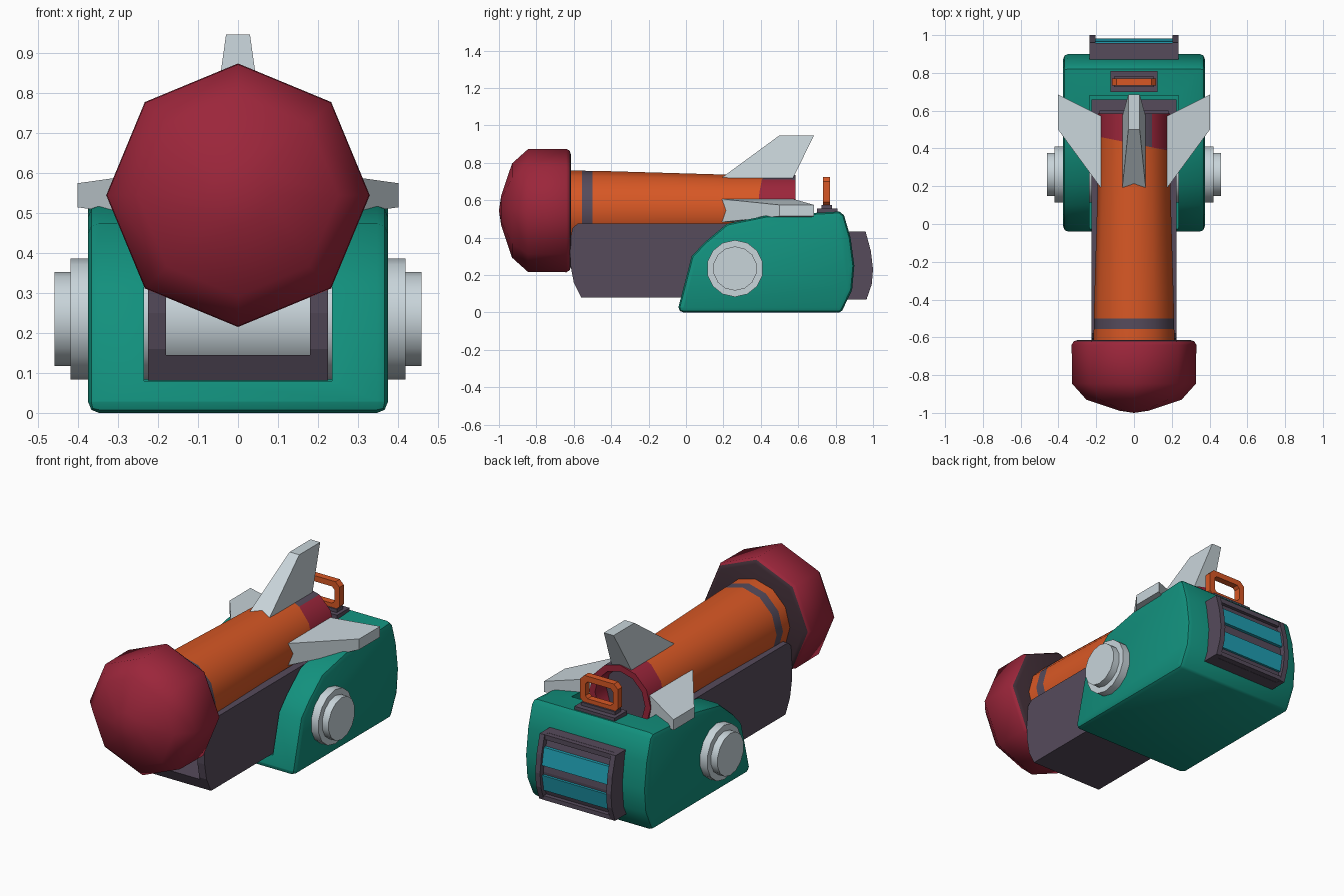
import bpy, bmesh, math
from mathutils import Vector

if "Cube" in bpy.data.objects:
    bpy.data.objects.remove(bpy.data.objects["Cube"])


def colour(name, r, g, b):
    m = bpy.data.materials.new(name)
    m.diffuse_color = (r, g, b, 1)
    m.use_nodes = True
    m.node_tree.nodes["Principled BSDF"].inputs["Base Color"].default_value = m.diffuse_color
    return m


GREEN = colour("teal green", 0.006, 0.28, 0.205)
RED = colour("crimson", 0.33, 0.019, 0.043)
ORANGE = colour("orange", 0.68, 0.096, 0.018)
GREY = colour("light grey", 0.58, 0.66, 0.70)
PLUM = colour("plum grey", 0.092, 0.070, 0.105)
CYAN = colour("cyan", 0.014, 0.34, 0.44)
SHADE = colour("dark plum", 0.050, 0.026, 0.036)
AXIS_Z = 0.545  # height of the rocket centre line


def finish(name, bm, mats, smooth=None):
    bmesh.ops.recalc_face_normals(bm, faces=bm.faces)
    me = bpy.data.meshes.new(name)
    bm.to_mesh(me)
    bm.free()
    ob = bpy.data.objects.new(name, me)
    bpy.context.collection.objects.link(ob)
    for m in mats:
        me.materials.append(m)
    if smooth:
        bpy.ops.object.select_all(action='DESELECT')
        ob.select_set(True)
        bpy.context.view_layer.objects.active = ob
        bpy.ops.object.shade_smooth_by_angle(angle=math.radians(smooth))
    return ob


def prism(name, pts, x0, x1, mat, smooth=None):
    """Side profile in (y, z) extruded from x0 to x1."""
    bm = bmesh.new()
    f = bm.faces.new([bm.verts.new((x0, y, z)) for y, z in pts])
    out = bmesh.ops.extrude_face_region(bm, geom=[f])
    bmesh.ops.translate(bm, vec=(x1 - x0, 0, 0),
                        verts=[v for v in out['geom'] if isinstance(v, bmesh.types.BMVert)])
    return finish(name, bm, [mat], smooth)


def box(name, x0, x1, y0, y1, z0, z1, mat):
    return prism(name, [(y0, z0), (y1, z0), (y1, z1), (y0, z1)], x0, x1, mat)


def lathe(profile, n, place):
    """Rings of (position, radius); place(position, u, v) maps to space."""
    bm = bmesh.new()
    rings = []
    for p, r in profile:
        if r == 0:
            rings.append([bm.verts.new(place(p, 0, 0))] * n)
        else:
            rings.append([bm.verts.new(place(p, r * math.sin(a), r * math.cos(a)))
                          for a in (2 * math.pi * i / n for i in range(n))])
    for a, b in zip(rings, rings[1:]):
        for i in range(n):
            j = (i + 1) % n
            bm.faces.new(list(dict.fromkeys((a[i], a[j], b[j], b[i]))))
    bmesh.ops.recalc_face_normals(bm, faces=bm.faces)
    return bm


def apply_mods(ob):
    bpy.ops.object.select_all(action='DESELECT')
    ob.select_set(True)
    bpy.context.view_layer.objects.active = ob
    for m in list(ob.modifiers):
        bpy.ops.object.modifier_apply(modifier=m.name)


def carve(ob, cutter):
    m = ob.modifiers.new("cut", 'BOOLEAN')
    m.operation, m.solver, m.object = 'DIFFERENCE', 'EXACT', cutter
    apply_mods(ob)
    bpy.data.objects.remove(cutter)


def along_y(p, u, v):
    return (u, p, AXIS_Z + v)


def along_x(p, u, v):
    return (p, 0.262 + u, 0.235 + v)


# Green base with rounded side edges and a slot for the cradle
base = prism("base_housing", [(-0.04, 0), (-0.04, 0.03), (0.03, 0.3), (0.1, 0.375), (0.22, 0.475),
                              (0.43, 0.518), (0.82, 0.54), (0.845, 0.52), (0.88, 0.4), (0.9, 0.25),
                              (0.888, 0.12), (0.835, 0.01), (0.82, 0)], -0.375, 0.375, GREEN)
bev = base.modifiers.new("bevel", 'BEVEL')
bev.width, bev.segments, bev.limit_method, bev.angle_limit = 0.028, 2, 'ANGLE', math.radians(80)
apply_mods(base)
carve(base, box("slot_cutter", -0.235, 0.235, -1, 0.68, 0.08, 1, GREEN))
bpy.ops.object.shade_smooth_by_angle(angle=math.radians(35))

# Launch cradle, an open channel
cradle = prism("launch_cradle", [(-0.56, 0.081), (0.66, 0.081), (0.66, 0.475), (-0.58, 0.475),
                                 (-0.607, 0.45), (-0.622, 0.37), (-0.617, 0.25), (-0.6, 0.16)],
               -0.225, 0.225, PLUM)
carve(cradle, box("channel_cutter", -0.18, 0.18, -1, 0.6, 0.145, 1, PLUM))

# Pivot axle with stepped caps
finish("pivot_axle", lathe([(-0.46, 0), (-0.46, 0.118), (-0.42, 0.118), (-0.42, 0.152), (0.42, 0.152),
                            (0.42, 0.118), (0.46, 0.118), (0.46, 0)], 14, along_x), [GREY], 40)

# Rocket tube: orange with a dark band, red tail and hollow nozzle
bm = lathe([(-0.64, 0), (-0.64, 0.214), (-0.555, 0.213), (-0.5, 0.212), (-0.4, 0.21), (0.25, 0.191),
            (0.585, 0.19), (0.585, 0.155), (0.5, 0.145), (0.5, 0)], 12, along_y)
co, no = Vector((0, 0.425, 0)), Vector((0.2, 1, 0))
outer = [f for f in bm.faces if f.calc_center_median().y < 0.49 or abs(f.normal.y) < 0.3]
geom = bm.verts[:] + bm.edges[:] + bm.faces[:]
bmesh.ops.bisect_plane(bm, geom=geom, plane_co=co, plane_no=no)
for f in bm.faces:
    c = f.calc_center_median()
    if -0.555 < c.y < -0.5:
        f.material_index = 1
    elif abs(c.y - 0.5) < 0.001:
        f.material_index = 1
    elif (c - co).dot(no) > 0:
        f.material_index = 2
finish("rocket_tube", bm, [ORANGE, PLUM, RED], 40)

# Eight-sided blunt nose with a dark rear face
bm = lathe([(-1, 0), (-0.988, 0.08), (-0.93, 0.252), (-0.845, 0.328), (-0.64, 0.33),
            (-0.622, 0.32), (-0.615, 0.3), (-0.615, 0)], 8, along_y)
for f in bm.faces:
    if f.calc_center_median().y > -0.62:
        f.material_index = 1
finish("rocket_nose", bm, [RED, SHADE], 55)

# Three tapered fins: top, right, left
for name, ang in (("top_fin", 0), ("right_fin", 90), ("left_fin", -90)):
    s, c = math.sin(math.radians(ang)), math.cos(math.radians(ang))
    bm = bmesh.new()
    ends = []
    for r, half, y0, y1 in ((0.16, 0.064, 0.17, 0.565), (0.402, 0.03, 0.5, 0.685)):
        ends.append([bm.verts.new((t * c + r * s, y, AXIS_Z + r * c - t * s))
                     for t, y in ((-half, y0), (half, y0), (half, y1), (-half, y1))])
    a, b = ends
    bm.faces.new(a)
    bm.faces.new(b)
    for i in range(4):
        j = (i + 1) % 4
        bm.faces.new((a[i], a[j], b[j], b[i]))
    finish(name, bm, [GREY])

# Rear vent: framed recess with two cyan panels
rear = [(0.85, 0.433), (0.96, 0.433), (0.988, 0.33), (1.0, 0.23), (0.993, 0.15), (0.965, 0.07), (0.85, 0.07)]
for sx in (-1, 1):
    prism("vent_side", rear, sx * 0.205, sx * 0.235, PLUM)
prism("vent_core", [(y - 0.03 if y > 0.9 else y, z) for y, z in rear], -0.206, 0.206, PLUM)
box("vent_top_rim", -0.206, 0.206, 0.85, 0.957, 0.405, 0.432, PLUM)
box("vent_bottom_rim", -0.206, 0.206, 0.85, 0.968, 0.071, 0.095, PLUM)
prism("upper_light", [(0.9, 0.365), (0.966, 0.365), (0.983, 0.27), (0.9, 0.27)], -0.2055, 0.2055, CYAN)
prism("lower_light", [(0.9, 0.215), (0.983, 0.215), (0.967, 0.125), (0.9, 0.125)], -0.2055, 0.2055, CYAN)

# Handle foot and orange loop handle
box("handle_foot", -0.125, 0.125, 0.7, 0.81, 0.53, 0.557, PLUM)
box("handle_seat", -0.105, 0.105, 0.725, 0.78, 0.55, 0.575, PLUM)


def loop(bm, w, h, k, y):
    zc = 0.645
    q = [(w - k, h), (w, h - k), (w, k - h), (w - k, -h)]
    return [bm.verts.new((x, y, zc + z)) for x, z in q + [(-x, z) for x, z in reversed(q)]]


bm = bmesh.new()
loops = [loop(bm, 0.117, 0.079, 0.025, 0.732), loop(bm, 0.117, 0.079, 0.025, 0.77),
         loop(bm, 0.085, 0.047, 0.014, 0.77), loop(bm, 0.085, 0.047, 0.014, 0.732)]
for k in range(4):
    a, b = loops[k], loops[(k + 1) % 4]
    for i in range(8):
        j = (i + 1) % 8
        bm.faces.new((a[i], a[j], b[j], b[i]))
finish("carry_handle", bm, [ORANGE])
